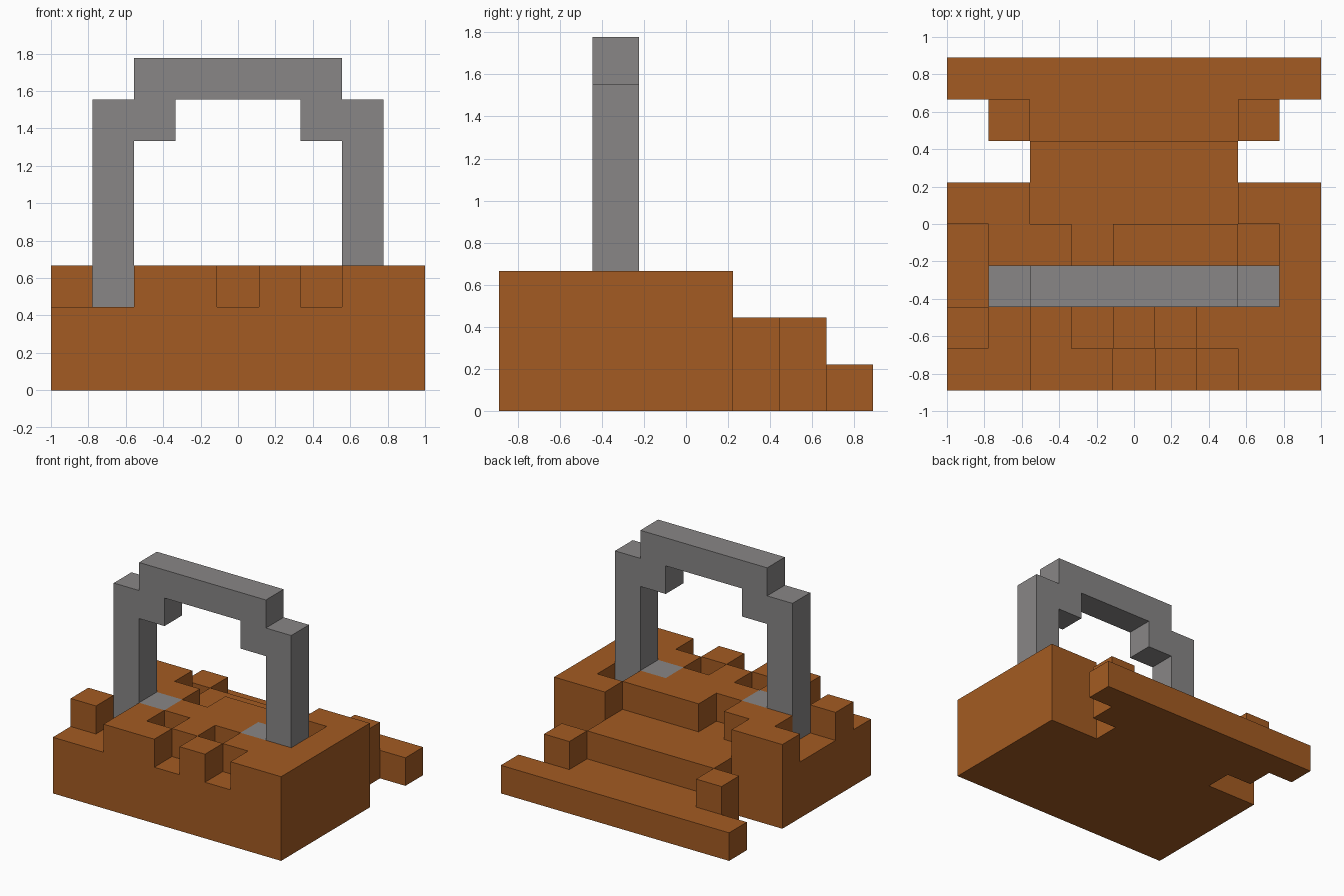
import bpy
import bmesh
from mathutils import Vector

if "Cube" in bpy.data.objects:
    bpy.data.objects.remove(bpy.data.objects["Cube"], do_unlink=True)

U = 2 / 9                        # edge length of one block
ORIGIN = Vector((-1, -4 * U, 0))


def material(name, color):
    mat = bpy.data.materials.new(name)
    mat.use_nodes = True
    mat.diffuse_color = color
    mat.node_tree.nodes["Principled BSDF"].inputs["Base Color"].default_value = color
    return mat


def block(x, y, z):
    """Grid cells filling the given half-open x, y, z ranges."""
    return {(i, j, k) for i in range(*x) for j in range(*y) for k in range(*z)}


def mirrored(cells):
    return cells | {(8 - i, j, k) for i, j, k in cells}


def build(name, cells, mat, solid):
    """Skin the cells with faces wherever they meet open space."""
    bm = bmesh.new()
    for cell in cells:
        for axis in range(3):
            for side in (0, 1):
                step = [0, 0, 0]
                step[axis] = 2 * side - 1
                if tuple(c + s for c, s in zip(cell, step)) in solid:
                    continue
                corners = []
                for a, b in ((0, 0), (1, 0), (1, 1), (0, 1)):
                    p = list(cell)
                    p[axis] += side
                    p[(axis + 1) % 3] += a
                    p[(axis + 2) % 3] += b
                    corners.append(bm.verts.new(ORIGIN + Vector(p) * U))
                bm.faces.new(corners if side else corners[::-1])
    bmesh.ops.remove_doubles(bm, verts=bm.verts, dist=0.001)
    bmesh.ops.dissolve_limit(bm, angle_limit=0.01, verts=bm.verts, edges=bm.edges)
    mesh = bpy.data.meshes.new(name)
    bm.to_mesh(mesh)
    bm.free()
    mesh.materials.append(mat)
    obj = bpy.data.objects.new(name, mesh)
    bpy.context.collection.objects.link(obj)


# Arched handle: legs, shoulders, top bar and flush footing blocks
handle = mirrored(block((1, 2), (2, 3), (2, 7)) | block((2, 3), (2, 3), (6, 7)))
handle |= block((2, 7), (2, 3), (7, 8))
footings = mirrored({(2, 2, 2)})

# Solid lower body
body = block((0, 9), (0, 5), (0, 2))

# Broken upper layer, one row per string from front to back (# is a raised block)
DECK = ("..##.#.##",
        "#.#.#.###",
        "...###..#",
        ".##.###.#",
        "##.....##")
deck = {(i, j, 2) for j, row in enumerate(DECK) for i, c in enumerate(row) if c == "#"}

# Rear steps and the two posts standing beside them
steps = block((2, 7), (5, 6), (0, 2)) | block((2, 7), (6, 7), (0, 1))
steps |= block((0, 9), (7, 8), (0, 1))
posts = mirrored(block((1, 2), (6, 7), (0, 2)))

brown = material("rust brown", (0.371, 0.105, 0.016, 1))
grey = material("warm grey", (0.246, 0.238, 0.238, 1))

parts = (("body", body | deck, brown), ("rear_steps", steps, brown),
         ("rear_posts", posts, brown), ("handle", handle, grey),
         ("handle_footings", footings, grey))
solid = set().union(*(cells for _, cells, _ in parts))
for name, cells, mat in parts:
    build(name, cells, mat, solid)
